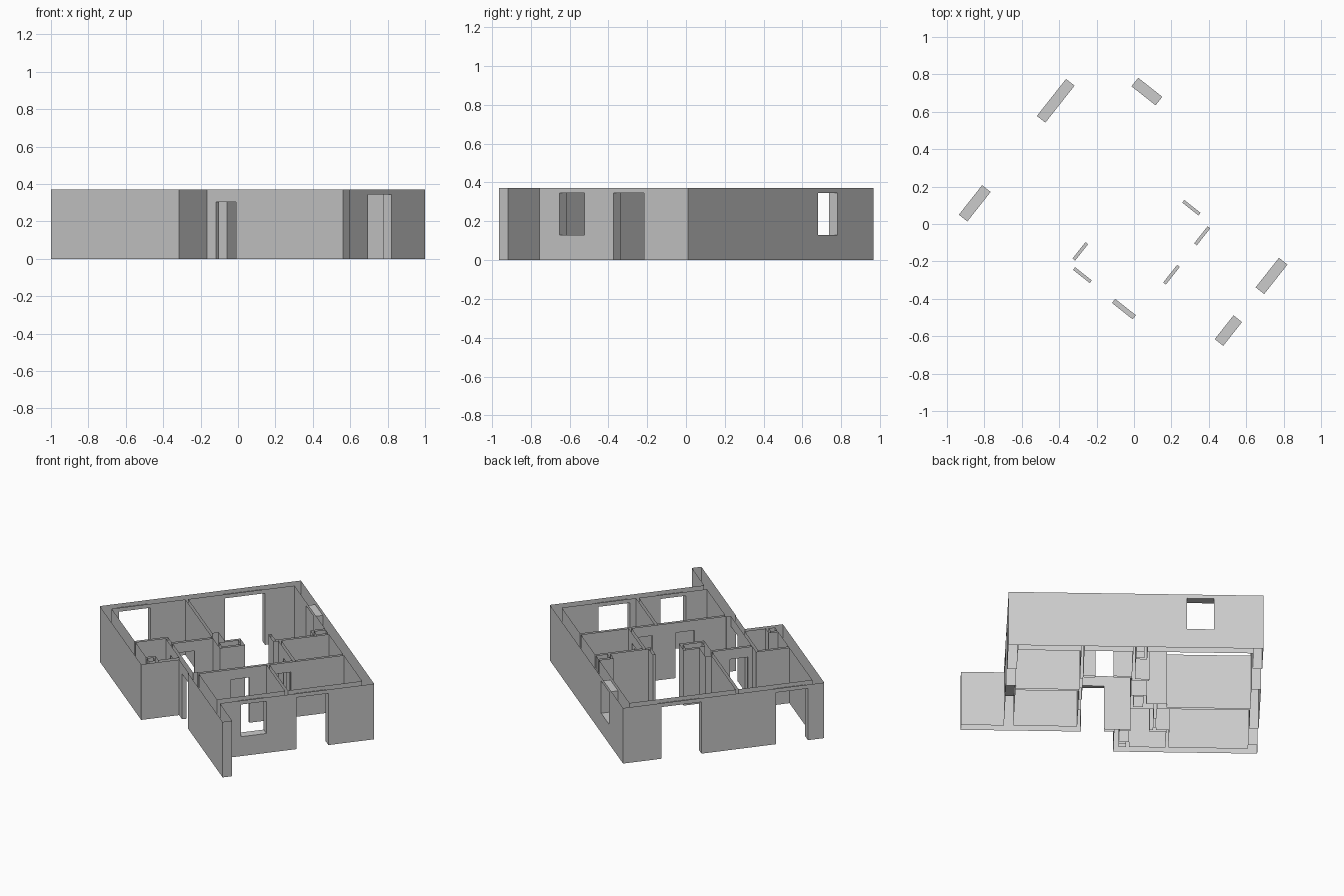
import bpy, bmesh
from math import radians
from mathutils import Matrix, Vector

cube = bpy.data.objects.get("Cube")
if cube:
    bpy.data.objects.remove(cube, do_unlink=True)

HEIGHT, THICK, THIN = 0.371, 0.058, 0.018
DOOR, LINTEL, SILL = 0.303, 0.345, 0.13
LONG, DEEP = 1.544, 1.272          # plan size along p and q
FRONT = 1.036                      # outer line of the front wall
EPS = 1e-4

# Plan axes: p runs along the rear wall, q runs from the rear to the front
turn = Matrix.Rotation(radians(-38.3), 3, 'Z')
corner = Vector((-0.212, 0.967, 0))


def place(p, q, z):
    return corner + turn @ Vector((p, -q, z))


def along_p(q, start, end, t=THIN):
    return (start, end, q, q + t)


def along_q(p, start, end, t=THIN):
    return (p, p + t, start, end)


parts = {
    "outer_walls": [
        along_p(0, 0, LONG, THICK),
        along_q(0, 0, DEEP, THICK),
        along_p(DEEP - THICK, 0, 0.873, THICK),
        along_q(LONG - THICK, 0, FRONT, THICK),
        along_p(FRONT - 0.06, 1.076, 1.804, 0.06),
        along_q(0.843, 1.004, DEEP, 0.03),
        along_p(1.004, 0.843, 1.082, 0.028),
    ],
    "partition_walls": [
        along_p(0.73, THICK, 0.786),
        along_q(0.622, 0.73, 1.022),
        along_q(0.54, 1.004, DEEP - THICK),
        along_p(1.004, 0.54, 0.843),
        along_q(1.082, THICK, 1.004),
        along_p(0.36, 0.768, 1.082),
        along_q(0.768, THICK, 0.41),
        along_p(0.392, 0.68, 0.786),
        along_p(0.528, 1.1, LONG - THICK),
    ],
    "service_shafts": [
        along_p(0.59, 0.69, 0.786),
        along_q(0.69, 0.59, 0.73),
        along_q(0.768, 0.59, 0.73),
        along_p(0.69, 0.565, 0.69, 0.04),
        along_q(0.70, THICK, 0.15),
        along_p(0.132, 0.70, 0.768),
        along_q(0.78, 1.155, DEEP - THICK),
        along_p(1.155, 0.78, 0.843),
    ],
}

# Openings: p range, q range, z range
M = 0.01
west, east = (-M, THICK + M), (LONG - THICK - M, LONG + M)
openings = [
    (*west, 0.244, 0.496, 0, LINTEL),
    (*west, 0.968, 1.169, 0, LINTEL),
    (*east, 0.289, 0.490, 0, LINTEL),
    (*east, 0.681, 0.843, SILL, LINTEL),
    (0.299, 0.463, -M, THICK + M, SILL, LINTEL),
    (0.897, 1.008, 0.35, 0.385, 0, DOOR),
    (1.075, 1.11, 0.393, 0.509, 0, DOOR),
    (1.075, 1.11, 0.656, 0.776, 0, DOOR),
    (0.935, 1.076, 0.99, 1.045, 0, DOOR),
    (0.615, 0.645, 0.864, 0.976, 0, DOOR),
    (0.662, 0.776, 0.99, 1.03, 0, DOOR),
]

# Grid lines through every wall and opening edge
boxes = [b for walls in parts.values() for b in walls]
ps = sorted({v for b in boxes + openings for v in b[0:2]})
qs = sorted({v for b in boxes + openings for v in b[2:4]})
zs = [0, SILL, DOOR, LINTEL, HEIGHT]
axes = (ps, qs, zs)


def inside(point, box):
    return all(box[2 * a] < point[a] < box[2 * a + 1] for a in range(len(box) // 2))


def find_owner(cell):
    """Name of the part that fills a grid cell, or None for empty space."""
    if any(not 0 <= i < len(ax) - 1 for i, ax in zip(cell, axes)):
        return None
    mid = [(ax[i] + ax[i + 1]) / 2 for i, ax in zip(cell, axes)]
    if any(inside(mid, o) for o in openings):
        return None
    return next((n for n, walls in parts.items() if any(inside(mid, b) for b in walls)), None)


cells = [(i, j, k) for i in range(len(ps) - 1) for j in range(len(qs) - 1)
         for k in range(len(zs) - 1)]
owner = {c: find_owner(c) for c in cells}
meshes = {name: bmesh.new() for name in parts}

# Skin the merged walls; the wall tops and bottoms stay open
for cell, name in owner.items():
    if not name:
        continue
    for a in range(3):
        for side in (0, 1):
            step = list(cell)
            step[a] += 2 * side - 1
            if owner.get(tuple(step)):
                continue
            if a == 2 and not 0 <= step[2] < len(zs) - 1:
                continue
            b, c = (a + 1) % 3, (a + 2) % 3
            ring = []
            for db, dc in ((0, 0), (1, 0), (1, 1), (0, 1)):
                index = list(cell)
                index[a] += side
                index[b] += db
                index[c] += dc
                ring.append(place(*(ax[i] for ax, i in zip(axes, index))))
            if side:               # the plan frame is mirrored
                ring.reverse()
            bm = meshes[name]
            bm.faces.new([bm.verts.new(v) for v in ring])

grey = bpy.data.materials.new("wall_grey")
grey.use_nodes = True
colour = (0.6, 0.6, 0.6, 1)
grey.diffuse_color = colour
grey.node_tree.nodes["Principled BSDF"].inputs["Base Color"].default_value = colour

for name, bm in meshes.items():
    bmesh.ops.remove_doubles(bm, verts=bm.verts, dist=EPS)
    bmesh.ops.dissolve_limit(bm, angle_limit=radians(1), verts=bm.verts, edges=bm.edges)
    mesh = bpy.data.meshes.new(name)
    bm.to_mesh(mesh)
    bm.free()
    mesh.materials.append(grey)
    bpy.context.collection.objects.link(bpy.data.objects.new(name, mesh))
